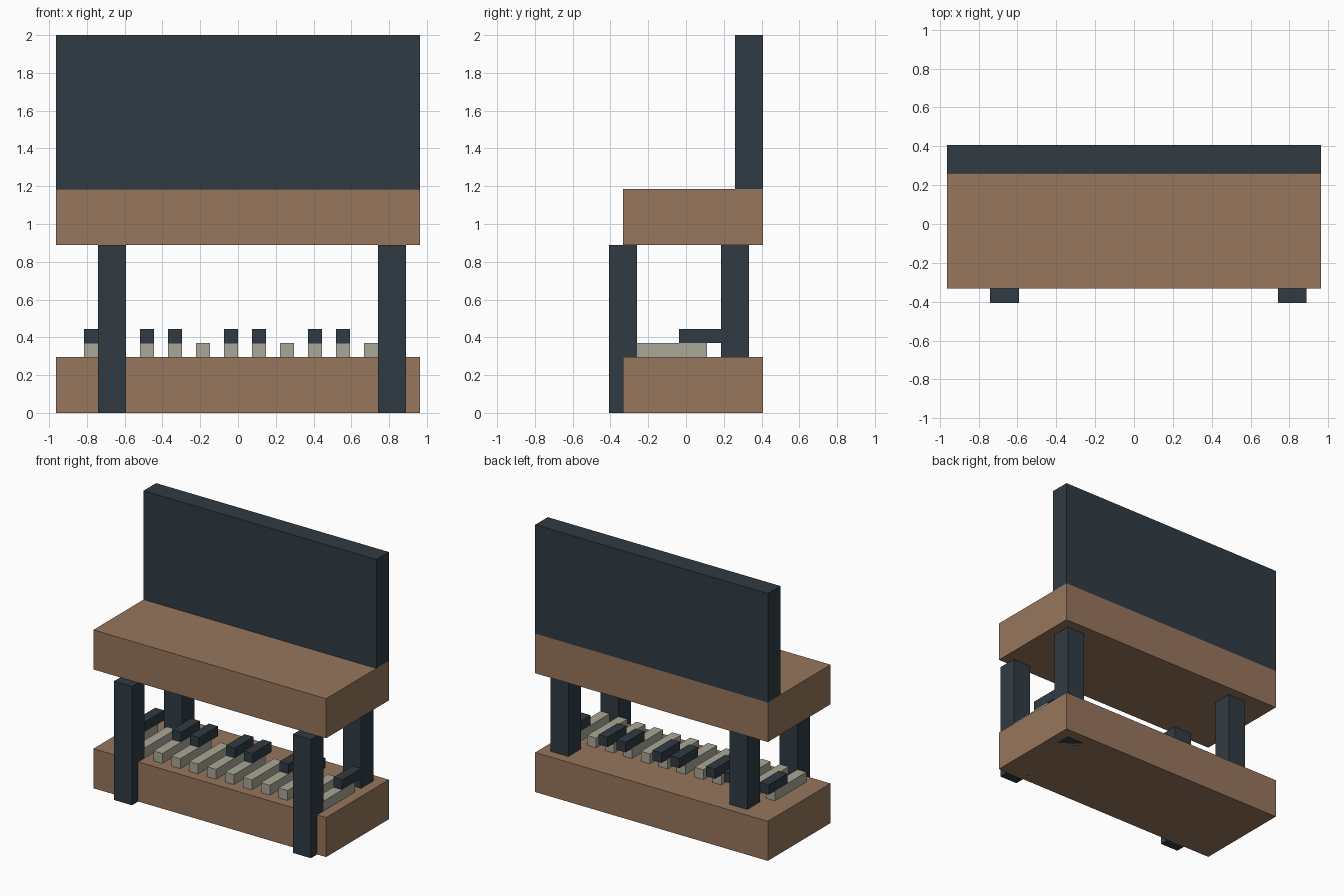
import bpy
from mathutils import Vector

if "Cube" in bpy.data.objects:
    bpy.data.objects.remove(bpy.data.objects["Cube"])

U = 2 / 27  # the model sits on a regular grid, 27 cells tall


def material(name, rgb):
    m = bpy.data.materials.new(name)
    m.diffuse_color = (*rgb, 1)
    m.use_nodes = True
    m.node_tree.nodes["Principled BSDF"].inputs["Base Color"].default_value = m.diffuse_color
    return m


WOOD = material("brown_wood", (0.31, 0.18, 0.11))
DARK = material("dark_slate", (0.03, 0.044, 0.056))
IVORY = material("ivory", (0.40, 0.39, 0.31))


def box(name, lo, hi, mat):
    """Box between two corners given in grid cells."""
    lo, hi = Vector(lo) * U, Vector(hi) * U
    bpy.ops.mesh.primitive_cube_add(size=1, location=(lo + hi) / 2)
    ob = bpy.context.object
    ob.name = name
    ob.scale = hi - lo
    bpy.ops.object.transform_apply(location=False, rotation=False, scale=True)
    ob.data.materials.append(mat)
    return ob


# Lower and upper wooden slabs, and the upright back panel
box("base_slab", (-13, -4.5, 0), (13, 5.5, 4), WOOD)
box("upper_slab", (-13, -4.5, 12), (13, 5.5, 16), WOOD)
box("back_panel", (-13, 3.5, 16), (13, 5.5, 27), DARK)

# Four legs, the front pair standing proud of the base
for side, x in (("left", -10), ("right", 10)):
    for end, y in (("front", -5.5), ("back", 2.5)):
        box(f"{end}_{side}_leg", (x, y, 0), (x + 2, y + 2, 12), DARK)

# Row of white keys, with black keys in pairs on top
for i in range(12):
    x = -11 + 2 * i
    box(f"white_key_{i + 1}", (x, -3.5, 4), (x + 1, 1.5, 5), IVORY)
    if i % 3 != 1:
        box(f"black_key_{i + 1}", (x, -0.5, 5), (x + 1, 2.5, 6), DARK)
